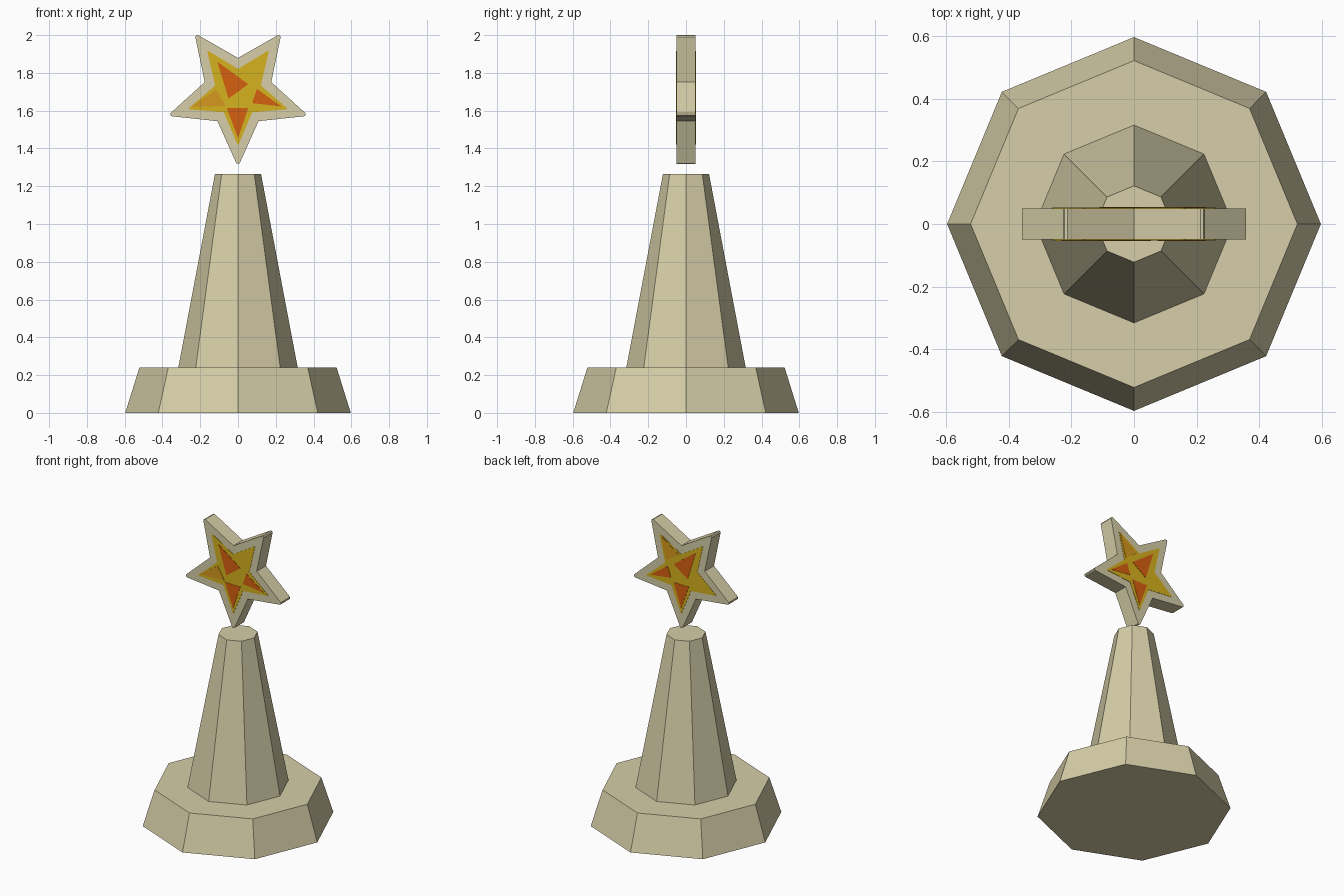
import bpy, bmesh, math

if "Cube" in bpy.data.objects:
    bpy.data.objects.remove(bpy.data.objects["Cube"])

def material(name, hex_colour):
    lin = [(int(hex_colour[i:i + 2], 16) / 255) for i in (0, 2, 4)]
    lin = [c / 12.92 if c <= 0.04045 else ((c + 0.055) / 1.055) ** 2.4 for c in lin]
    m = bpy.data.materials.new(name)
    m.diffuse_color = (*lin, 1)
    m.use_nodes = True
    m.node_tree.nodes["Principled BSDF"].inputs["Base Color"].default_value = m.diffuse_color
    return m

STONE = material("pale_stone", "D6CEA8")
GOLD = material("gold", "D6B21E")
AMBER = material("amber", "D6981E")
ORANGE = material("orange", "D66010")

def loft(name, ring_a, ring_b, mat):
    """Solid between two matching outlines."""
    bm = bmesh.new()
    a = [bm.verts.new(p) for p in ring_a]
    b = [bm.verts.new(p) for p in ring_b]
    bm.faces.new(a)
    bm.faces.new(b)
    n = len(a)
    for i in range(n):
        j = (i + 1) % n
        bm.faces.new((a[i], a[j], b[j], b[i]))
    bmesh.ops.recalc_face_normals(bm, faces=bm.faces)
    me = bpy.data.meshes.new(name)
    bm.to_mesh(me)
    bm.free()
    me.materials.append(mat)
    ob = bpy.data.objects.new(name, me)
    bpy.context.collection.objects.link(ob)
    return ob

def octagon(r, z):
    return [(r * math.cos(k * math.pi / 4), r * math.sin(k * math.pi / 4), z) for k in range(8)]

def plate(name, outline, y0, y1, mat):
    return loft(name, [(x, y0, z) for x, z in outline], [(x, y1, z) for x, z in outline], mat)

CZ = 1.694  # star centre height

def star(tip, inner, blunt):
    """Five-pointed star outline pointing down, with slightly blunted tips."""
    polar = lambda r, deg: (r * math.cos(math.radians(deg)), CZ + r * math.sin(math.radians(deg)))
    mix = lambda p, q, t: (p[0] + (q[0] - p[0]) * t, p[1] + (q[1] - p[1]) * t)
    pts = []
    for k in range(5):
        ang = -90 + 72 * k
        t, lo, hi = polar(tip, ang), polar(inner, ang - 36), polar(inner, ang + 36)
        pts += [mix(t, lo, blunt), polar(tip * (1 - blunt * 0.48), ang), mix(t, hi, blunt), hi]
    return pts

# Plinth and tapering column
loft("plinth", octagon(0.597, 0), octagon(0.522, 0.24), STONE)
loft("column", octagon(0.316, 0.24), octagon(0.122, 1.265), STONE)

# Floating star body
plate("star", star(0.392, 0.185, 0.08), -0.05, 0.05, STONE)

# Painted gold star and coloured facets on both faces
facets = {
    "upper_facet": [(-0.11, 1.86), (0.055, 1.74), (-0.05, 1.665)],
    "side_facet": [(0.10, 1.715), (0.075, 1.64), (0.23, 1.622)],
    "lower_facet": [(-0.06, 1.615), (0.055, 1.615), (0.0, 1.455)],
}
amber_facets = {
    -1: [(-0.25, 1.62), (-0.115, 1.71), (-0.065, 1.625)],
    1: [(0.155, 1.91), (0.02, 1.815), (0.11, 1.75)],
}
for side, label in ((-1, "front"), (1, "back")):
    plate(label + "_gold_star", star(0.28, 0.127, 0.05), side * 0.049, side * 0.052, GOLD)
    for name, pts in facets.items():
        plate(f"{label}_{name}", pts, side * 0.051, side * 0.054, ORANGE)
    plate(label + "_amber_facet", amber_facets[side], side * 0.051, side * 0.054, AMBER)
